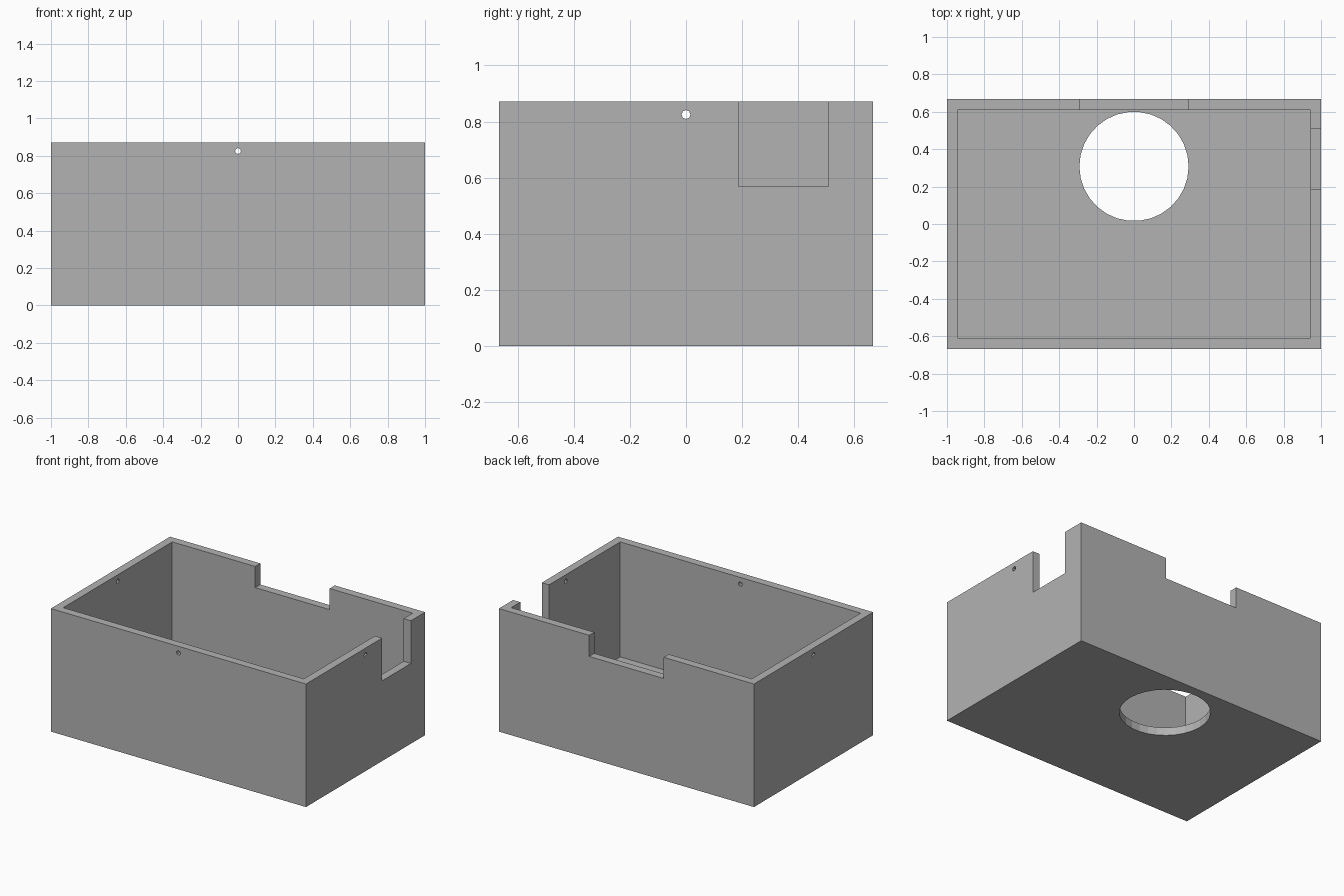
import bpy
from math import pi

old = bpy.data.objects.get("Cube")
if old:
    bpy.data.objects.remove(old, do_unlink=True)

LENGTH, DEPTH, HEIGHT, WALL = 2.0, 1.334, 0.872, 0.057

grey = bpy.data.materials.new("plain_grey")
grey.use_nodes = True
colour = (0.45, 0.45, 0.45, 1)
grey.diffuse_color = colour
grey.node_tree.nodes["Principled BSDF"].inputs["Base Color"].default_value = colour


def block(name, low, high):
    """Box between two opposite corners."""
    centre = [(a + b) / 2 for a, b in zip(low, high)]
    bpy.ops.mesh.primitive_cube_add(size=1, location=centre)
    ob = bpy.context.object
    ob.name = name
    ob.scale = [b - a for a, b in zip(low, high)]
    bpy.ops.object.transform_apply(location=True, rotation=False, scale=True)
    ob.data.materials.append(grey)
    return ob


def rod(name, radius, length, sides, location, rotation=(0, 0, 0)):
    bpy.ops.mesh.primitive_cylinder_add(vertices=sides, radius=radius, depth=length,
                                        location=location, rotation=rotation)
    ob = bpy.context.object
    ob.name = name
    ob.data.materials.append(grey)
    return ob


def cut(target, cutter):
    """Subtract the cutter, then remove it."""
    cutter.hide_render = True
    mod = target.modifiers.new(cutter.name, 'BOOLEAN')
    mod.operation = 'DIFFERENCE'
    mod.solver = 'EXACT'
    mod.object = cutter
    bpy.context.view_layer.objects.active = target
    bpy.ops.object.modifier_apply(modifier=mod.name)
    bpy.data.objects.remove(cutter, do_unlink=True)


# Open box
X, Y = LENGTH / 2, DEPTH / 2
box = block("open_box", (-X, -Y, 0), (X, Y, HEIGHT))
cut(box, block("cavity", (WALL - X, WALL - Y, WALL), (X - WALL, Y - WALL, 1.2)))

# Notches in the back wall and the left wall
cut(box, block("back_notch", (-0.292, Y - 0.2, 0.722), (0.292, Y + 0.2, 1.2)))
cut(box, block("left_notch", (X - 0.2, 0.187, 0.569), (X + 0.2, 0.508, 1.2)))

# Round opening in the floor
cut(box, rod("floor_opening", 0.292, 0.4, 30, (0, 0.308, 0), (0, 0, pi / 2)))

# Screw holes through opposite walls
cut(box, rod("side_screw_holes", 0.016, 3, 8, (0, 0, 0.825), (0, pi / 2, 0)))
cut(box, rod("front_screw_hole", 0.016, 3, 8, (0, 0, 0.825), (pi / 2, 0, 0)))
